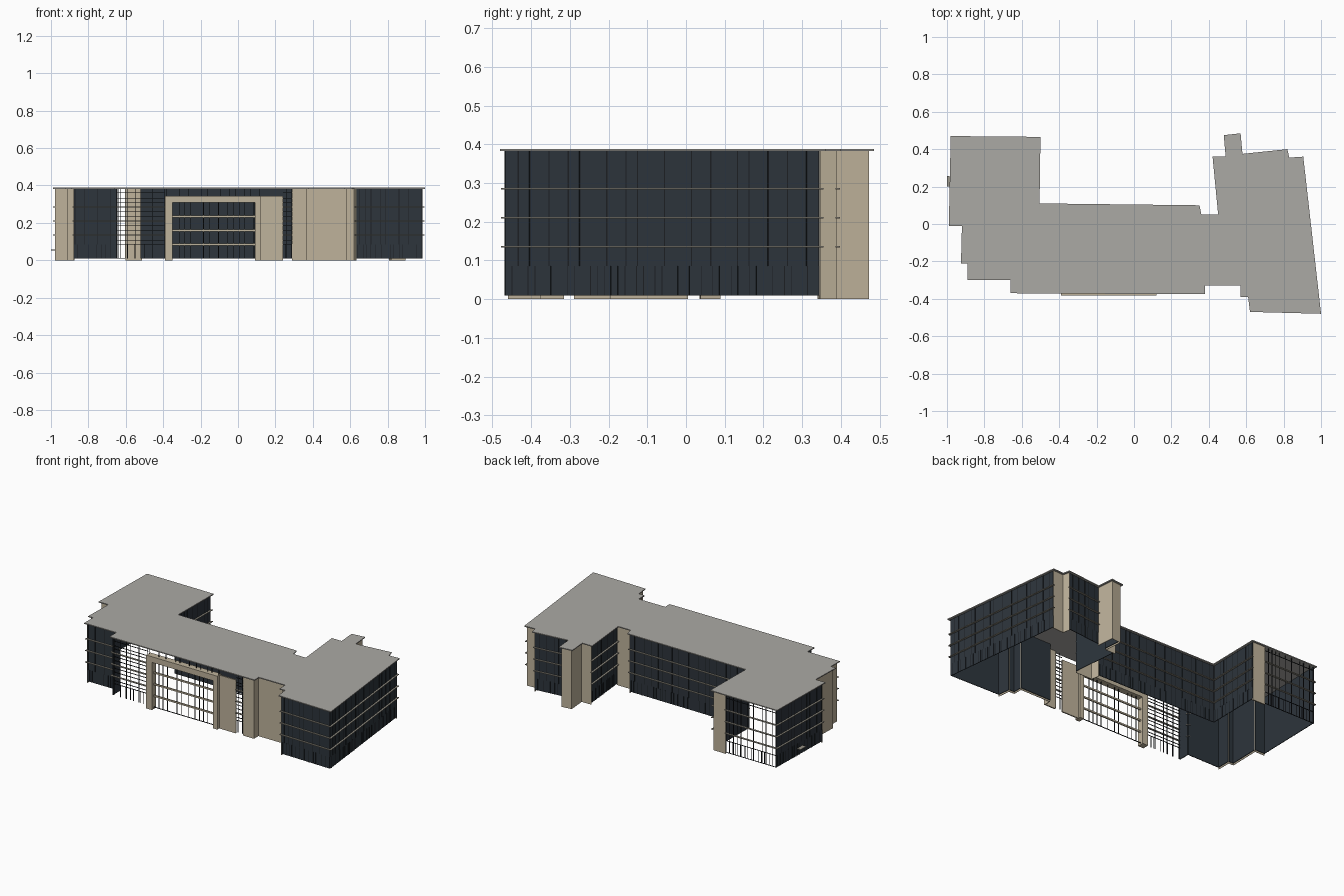
import bpy, bmesh, random
from mathutils import Vector

if "Cube" in bpy.data.objects:
    bpy.data.objects.remove(bpy.data.objects["Cube"])
random.seed(4)


def material(name, r, g, b):
    m = bpy.data.materials.new(name)
    m.diffuse_color = (r, g, b, 1)
    m.use_nodes = True
    node = m.node_tree.nodes["Principled BSDF"]
    node.inputs["Base Color"].default_value = (r, g, b, 1)
    node.inputs["Roughness"].default_value = 0.8
    return m


DARK = material("dark glass", 0.026, 0.035, 0.045)
BLACK = material("black frame", 0.012, 0.014, 0.017)
TAN = material("tan stone", 0.52, 0.45, 0.33)
BAND = material("grey beige trim", 0.33, 0.31, 0.26)
ROOF = material("grey roof", 0.41, 0.40, 0.375)

parts = {}


def part(name, mat):
    return parts.setdefault(name, (bmesh.new(), mat))[0]


def prism(bm, points, z0, z1):
    """Closed prism over a plan outline."""
    low = [bm.verts.new((p.x, p.y, z0)) for p in points]
    top = [bm.verts.new((p.x, p.y, z1)) for p in points]
    bm.faces.new(low)
    bm.faces.new(top)
    n = len(points)
    for i in range(n):
        j = (i + 1) % n
        bm.faces.new((low[i], low[j], top[j], top[i]))


def strip(bm, a, b, inner, outer, z0, z1, grow=0.0):
    """Upright slab along a wall line, between two offsets from it."""
    d = (b - a).normalized()
    n = Vector((-d.y, d.x))
    a, b = a - d * grow, b + d * grow
    prism(bm, [a + n * inner, b + n * inner, b + n * outer, a + n * outer], z0, z1)


# Roof outline, clockwise; each letter is the wall that starts at that corner:
# D glazed dark, T stone over dark lining, S solid stone, G open grid, P portal
plan = [
    (-.98, .47, "G"), (-.6, .467, "S"), (-.5, .465, "D"), (-.505, .11, "D"),
    (.35, .1, "T"), (.36, .05, "T"), (.45, .05, "D"), (.42, .36, "T"),
    (.49, .36, "T"), (.48, .475, "T"), (.57, .485, "T"), (.58, .375, "D"),
    (.82, .4, "T"), (.83, .355, "T"), (.905, .36, "D"), (1, -.48, "D"),
    (.62, -.47, "T"), (.61, -.39, "T"), (.57, -.39, "T"), (.57, -.33, "T"),
    (.38, -.33, "T"), (.38, -.375, "S"), (.29, -.375, "G"), (.24, -.375, "S"),
    (.12, -.374, "P"), (-.39, -.372, "G"), (-.66, -.37, "D"), (-.66, -.3, "D"),
    (-.89, -.3, "T"), (-.89, -.21, "T"), (-.925, -.21, "T"), (-.92, -.01, "T"),
    (-.99, -.01, "D"),
]
outline = [Vector(p[:2]) for p in plan]
kinds = [p[2] for p in plan]
N = len(plan)
TOP, EAVE = 0.388, 0.382


def inset(points, dist):
    result = []
    for i, p in enumerate(points):
        d1 = (p - points[i - 1]).normalized()
        d2 = (points[(i + 1) % N] - p).normalized()
        n1, n2 = Vector((-d1.y, d1.x)), Vector((-d2.y, d2.x))
        result.append(p - (n1 + n2) * dist / (1 + n1.dot(n2)))
    return result


walls = inset(outline, 0.013)

# Roof slab
prism(part("roof", ROOF), outline, EAVE, TOP)


def mullions(name, a, b, outer, z0, z1, step, width):
    """Irregularly spaced uprights."""
    length = (b - a).length
    d = (b - a).normalized()
    bm = part(name, BLACK)
    t = width
    while t < length - width:
        strip(bm, a + d * t, a + d * (t + width), -0.003, outer, z0, z1)
        t += step * random.choice((0.6, 1, 1.4))


FLOORS = (0.085, 0.135, 0.21, 0.285, 0.36)
for i, kind in enumerate(kinds):
    a, b = walls[i], walls[(i + 1) % N]
    if kind == "D":
        # Glazed wall with storey ledges
        strip(part("glazed_walls", DARK), a, b, -0.004, 0, 0.01, EAVE)
        for z in FLOORS[1:4]:
            strip(part("wall_ledges", BAND), a, b, 0, 0.011, z - 0.002, z + 0.002, 0.008)
        mullions("wall_mullions", a, b, 0.002, 0.085, EAVE, 0.05, 0.003)
        mullions("ground_mullions", a, b, 0.002, 0.01, 0.085, 0.03, 0.002)
    elif kind == "T":
        # Stone cladding over a dark lining
        strip(part("stone_lining", DARK), a, b, -0.005, -0.001, 0.01, EAVE)
        strip(part("stone_cladding", TAN), a, b, -0.001, 0.002, 0, EAVE, 0.002)
    elif kind == "S":
        strip(part("stone_walls", TAN), a, b, -0.006, 0.002, 0, EAVE if i != 23 else 0.345)
    elif kind == "G":
        # Open glazing grid
        mullions("grid_uprights", a, b, 0.001, 0.01, EAVE, 0.045, 0.003)
        mullions("grid_ground_uprights", a, b, 0.001, 0.01, 0.085, 0.035, 0.002)
        for z in FLOORS[1:4]:
            strip(part("grid_ledges", BAND), a, b, -0.003, 0.01, z - 0.002, z + 0.002)
        extra = (0.01, 0.085, 0.36) if i == 0 else (0.085, 0.105, 0.16, 0.185, 0.235, 0.26, 0.31, 0.33, 0.36)
        for z in extra:
            strip(part("grid_rails", BLACK), a, b, -0.003, 0.001, z - 0.0015, z + 0.0015)
    elif kind == "P":
        # Entrance portal: posts, lintel, stone rails and uprights
        d = (b - a).normalized()
        right, left = a + d * 0.03, b - d * 0.04
        frame = part("portal_frame", TAN)
        strip(frame, a, right, -0.02, 0.022, 0, 0.345)
        strip(frame, left, b, -0.02, 0.022, 0, 0.345)
        strip(frame, right, left, -0.02, 0.022, 0.308, 0.345)
        for z in (0.085, 0.16, 0.235):
            strip(part("portal_rails", TAN), right, left, -0.004, 0.004, z - 0.005, z + 0.005)
        mullions("portal_uprights", right, left, 0.002, 0.01, 0.308, 0.05, 0.003)
        strip(part("portal_sill", BLACK), right, left, -0.003, 0.002, 0.01, 0.013)
        mullions("portal_clerestory", a, b, 0.001, 0.345, EAVE, 0.05, 0.003)

# Small side door canopy
strip(part("door_canopy", BAND), Vector((-.975, .2)), Vector((-.974, .255)), 0, 0.025, 0.053, 0.058)

for name, (bm, mat) in parts.items():
    bmesh.ops.recalc_face_normals(bm, faces=bm.faces[:])
    mesh = bpy.data.meshes.new(name)
    bm.to_mesh(mesh)
    bm.free()
    mesh.materials.append(mat)
    bpy.context.collection.objects.link(bpy.data.objects.new(name, mesh))
